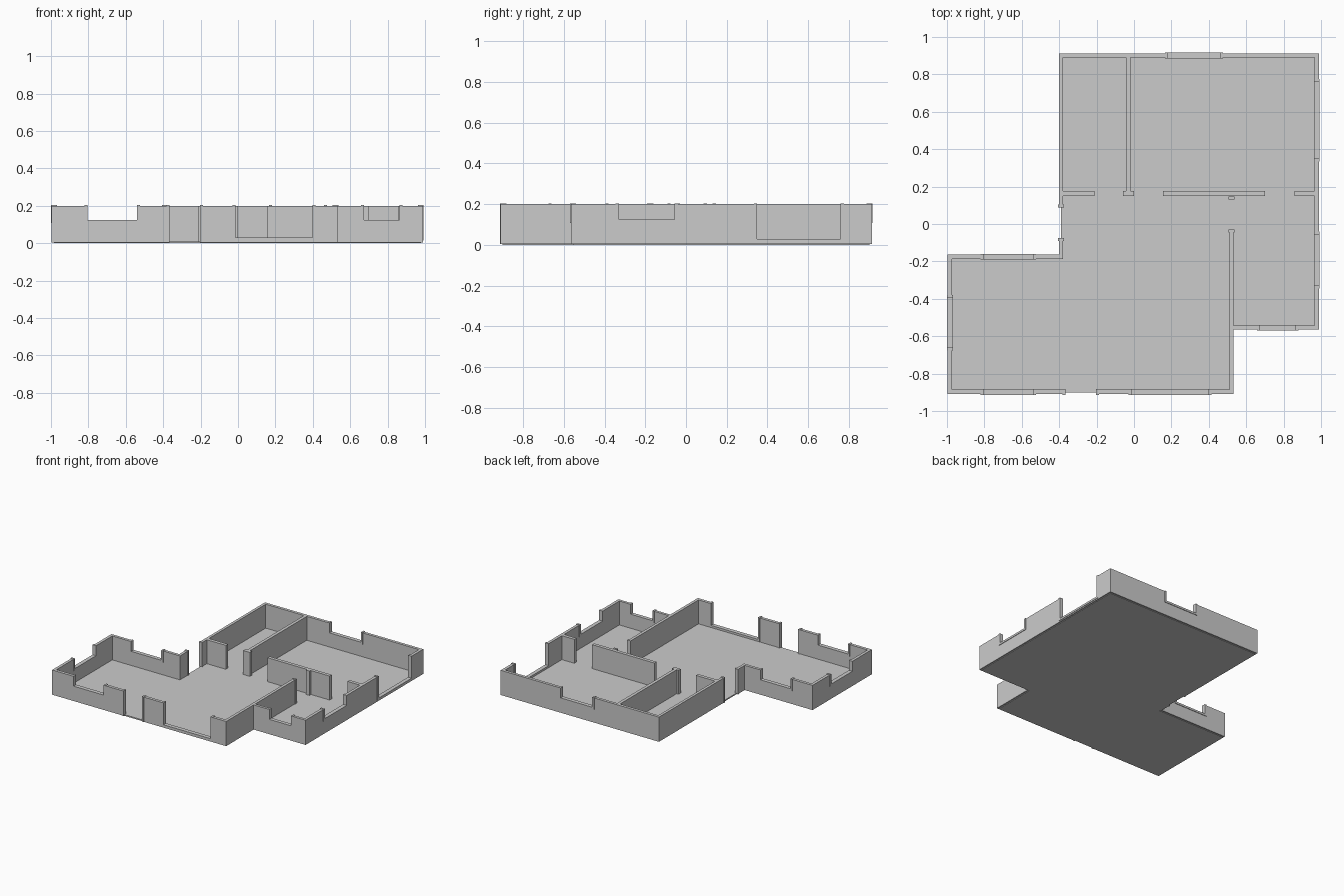
import bpy, bmesh

if "Cube" in bpy.data.objects:
    bpy.data.objects.remove(bpy.data.objects["Cube"])

WALL_Z0, WALL_Z1 = 0.004, 0.2
HIGH, LOW, DOOR = 0.123, 0.028, 0.0   # sill heights
FRAME_W, PROUD = 0.015, 0.004


def extrude(name, points, vec):
    """Solid from a closed outline pushed along vec."""
    bm = bmesh.new()
    face = bm.faces.new([bm.verts.new(p) for p in points])
    res = bmesh.ops.extrude_face_region(bm, geom=[face])
    verts = [g for g in res["geom"] if isinstance(g, bmesh.types.BMVert)]
    bmesh.ops.translate(bm, verts=verts, vec=vec)
    bmesh.ops.recalc_face_normals(bm, faces=bm.faces)
    me = bpy.data.meshes.new(name)
    bm.to_mesh(me)
    bm.free()
    ob = bpy.data.objects.new(name, me)
    bpy.context.collection.objects.link(ob)
    return ob


def run(name, axis, t0, t1, outline):
    """Elevation outline (u, z) along an axis, thickened from t0 to t1."""
    if axis == "x":
        return extrude(name, [(u, t0, z) for u, z in outline], (0, t1 - t0, 0))
    return extrude(name, [(t0, u, z) for u, z in outline], (t1 - t0, 0, 0))


def rect(a, b, z0, z1):
    return [(a, z0), (b, z0), (b, z1), (a, z1)]


def wall(name, axis, t0, t1, start, end, openings=()):
    """Wall with window notches, split at doors, with proud frames."""
    f0, f1 = t0 - PROUD, t1 + PROUD
    pieces, top, a0 = [], [(start, WALL_Z1)], start
    for a, b, sill in openings:
        if sill == DOOR:
            pieces.append((a0, a, top + [(a, WALL_Z1)]))
            top, a0 = [(b, WALL_Z1)], b
        else:
            top += [(a, WALL_Z1), (a, sill), (b, sill), (b, WALL_Z1)]
            run(name + "_sill", axis, f0, f1, rect(a, b, sill - FRAME_W, sill + 0.001))
        z = max(sill - FRAME_W, WALL_Z0)
        for lo, hi in ((a - FRAME_W, a + 0.001), (b - 0.001, b + FRAME_W)):
            run(name + "_jamb", axis, f0, f1, rect(lo, hi, z, WALL_Z1 + 0.003))
    pieces.append((a0, end, top + [(end, WALL_Z1)]))
    for a, b, line in pieces:
        if b - a > 0.016:
            run(name, axis, t0, t1, line + [(b, WALL_Z0), (a, WALL_Z0)])


# Floor slab
floor = [(-0.985, -0.9), (0.521, -0.9), (0.521, -0.555), (0.978, -0.555),
         (0.978, 0.9), (-0.389, 0.9), (-0.389, -0.175), (-0.985, -0.175)]
extrude("floor", [(x, y, 0) for x, y in floor], (0, 0, 0.01))

# Outer walls
wall("front_wall", "x", -0.91, -0.886, -0.996, 0.533,
     [(-0.805, -0.54, HIGH), (-0.368, -0.203, DOOR), (-0.015, 0.4, LOW)])
wall("left_wall", "y", -0.996, -0.973, -0.886, -0.187, [(-0.66, -0.395, HIGH)])
wall("wing_back_wall", "x", -0.187, -0.164, -0.996, -0.379, [(-0.805, -0.54, HIGH)])
wall("side_wall", "y", -0.401, -0.379, -0.164, 0.889, [(-0.077, 0.088, DOOR)])
wall("back_wall", "x", 0.889, 0.912, -0.401, 0.989, [(0.182, 0.46, HIGH)])
wall("right_wall", "y", 0.966, 0.989, -0.565, 0.889,
     [(-0.33, -0.055, HIGH), (0.348, 0.76, LOW)])
wall("right_room_front_wall", "x", -0.565, -0.544, 0.533, 0.966, [(0.672, 0.865, HIGH)])

# Inner walls
wall("right_room_wall", "y", 0.51, 0.533, -0.886, 0.148, [(-0.03, 0.132, DOOR)])
wall("bedroom_divider", "y", -0.043, -0.018, 0.177, 0.889)
for a, b in ((-0.379, -0.212), (-0.059, -0.001), (0.154, 0.7), (0.857, 0.966)):
    wall("cross_wall", "x", 0.15, 0.177, a, b)
